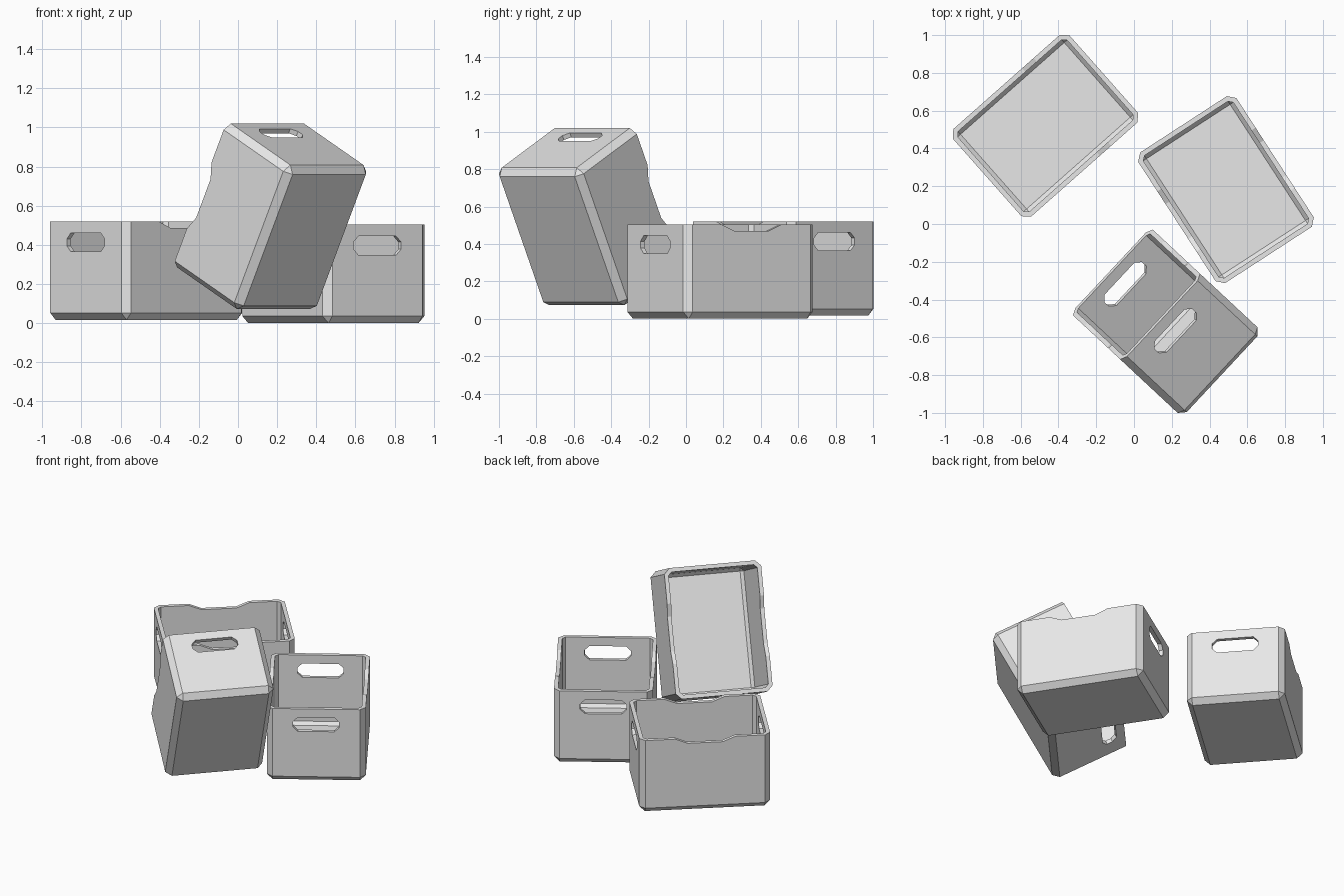
import bpy
import bmesh
from math import radians
from mathutils import Vector

if "Cube" in bpy.data.objects:
    bpy.data.objects.remove(bpy.data.objects["Cube"], do_unlink=True)

LENGTH, WIDTH, HEIGHT = 0.825, 0.62, 0.503
CHAMFER, WALL = 0.036, 0.026
TOP = HEIGHT / 2

grey = bpy.data.materials.new("plain grey")
grey.use_nodes = True
grey.diffuse_color = (0.8, 0.8, 0.8, 1)
grey.node_tree.nodes["Principled BSDF"].inputs["Base Color"].default_value = (0.8, 0.8, 0.8, 1)


def add_object(name, bm):
    bmesh.ops.recalc_face_normals(bm, faces=bm.faces)
    mesh = bpy.data.meshes.new(name)
    bm.to_mesh(mesh)
    bm.free()
    mesh.materials.append(grey)
    obj = bpy.data.objects.new(name, mesh)
    bpy.context.collection.objects.link(obj)
    return obj


def prism_cutter(name, outline, axis):
    """Extrude a closed (across, up) outline right through the crate along x or y."""
    bm = bmesh.new()
    points = [(-1, a, z) if axis == "x" else (a, -1, z) for a, z in outline]
    face = bm.faces.new([bm.verts.new(p) for p in points])
    new = bmesh.ops.extrude_face_region(bm, geom=[face])["geom"]
    shift = Vector((2, 0, 0)) if axis == "x" else Vector((0, 2, 0))
    bmesh.ops.translate(bm, vec=shift, verts=[v for v in new if isinstance(v, bmesh.types.BMVert)])
    cutter = add_object(name, bm)
    cutter.hide_render = True
    return cutter


# Chamfered shell, open at the top
bm = bmesh.new()
bmesh.ops.create_cube(bm, size=1)
bmesh.ops.scale(bm, vec=(LENGTH, WIDTH, HEIGHT), verts=bm.verts)
lid = max(bm.faces, key=lambda f: f.calc_center_median().z)
bmesh.ops.delete(bm, geom=[lid], context="FACES_ONLY")
edges = [e for e in bm.edges if not e.is_boundary]
bmesh.ops.bevel(bm, geom=edges, offset=CHAMFER, segments=1, affect="EDGES")
crate = add_object("left_crate", bm)

# Handle holes through the short walls, dips in the long rims
hw, hh, c, mid = 0.145, 0.048, 0.03, TOP - 0.107
octagon = [(-hw, -hh + c), (-hw + c, -hh), (hw - c, -hh), (hw, -hh + c),
           (hw, hh - c), (hw - c, hh), (-hw + c, hh), (-hw, hh - c)]
handle = prism_cutter("handle_cutter", [(a, z + mid) for a, z in octagon], "x")
dip, slope = 0.033, 0.08
notch = [(-0.11, TOP - dip), (0.11, TOP - dip), (0.11 + 2 * slope, TOP + dip),
         (-0.11 - 2 * slope, TOP + dip)]
rim_dip = prism_cutter("rim_cutter", notch, "y")

solid = crate.modifiers.new("walls", "SOLIDIFY")
solid.thickness = WALL
solid.offset = -1
solid.use_even_offset = True
for cutter in (handle, rim_dip):
    cut = crate.modifiers.new("cut", "BOOLEAN")
    cut.object = cutter
    cut.operation = "DIFFERENCE"
    cut.solver = "EXACT"

# Bake the finished crate mesh so that the copies share it
depsgraph = bpy.context.evaluated_depsgraph_get()
finished = bpy.data.meshes.new_from_object(crate.evaluated_get(depsgraph))
crate.modifiers.clear()
crate.data = finished
for cutter in (handle, rim_dip):
    bpy.data.objects.remove(cutter, do_unlink=True)


def place(obj, location, pitch, turn):
    obj.location = location
    obj.rotation_euler = (0, radians(pitch), radians(turn))


def copy_crate(name):
    obj = bpy.data.objects.new(name, finished)
    bpy.context.collection.objects.link(obj)
    return obj


# Two crates standing upright, one tipped against them
place(crate, (-0.469, 0.52, TOP + 0.017), 0, 41.5)
place(copy_crate("right_crate"), (0.487, 0.182, TOP), 0, -57)
place(copy_crate("tipped_crate"), (0.177, -0.526, 0.538), -63, -43)
